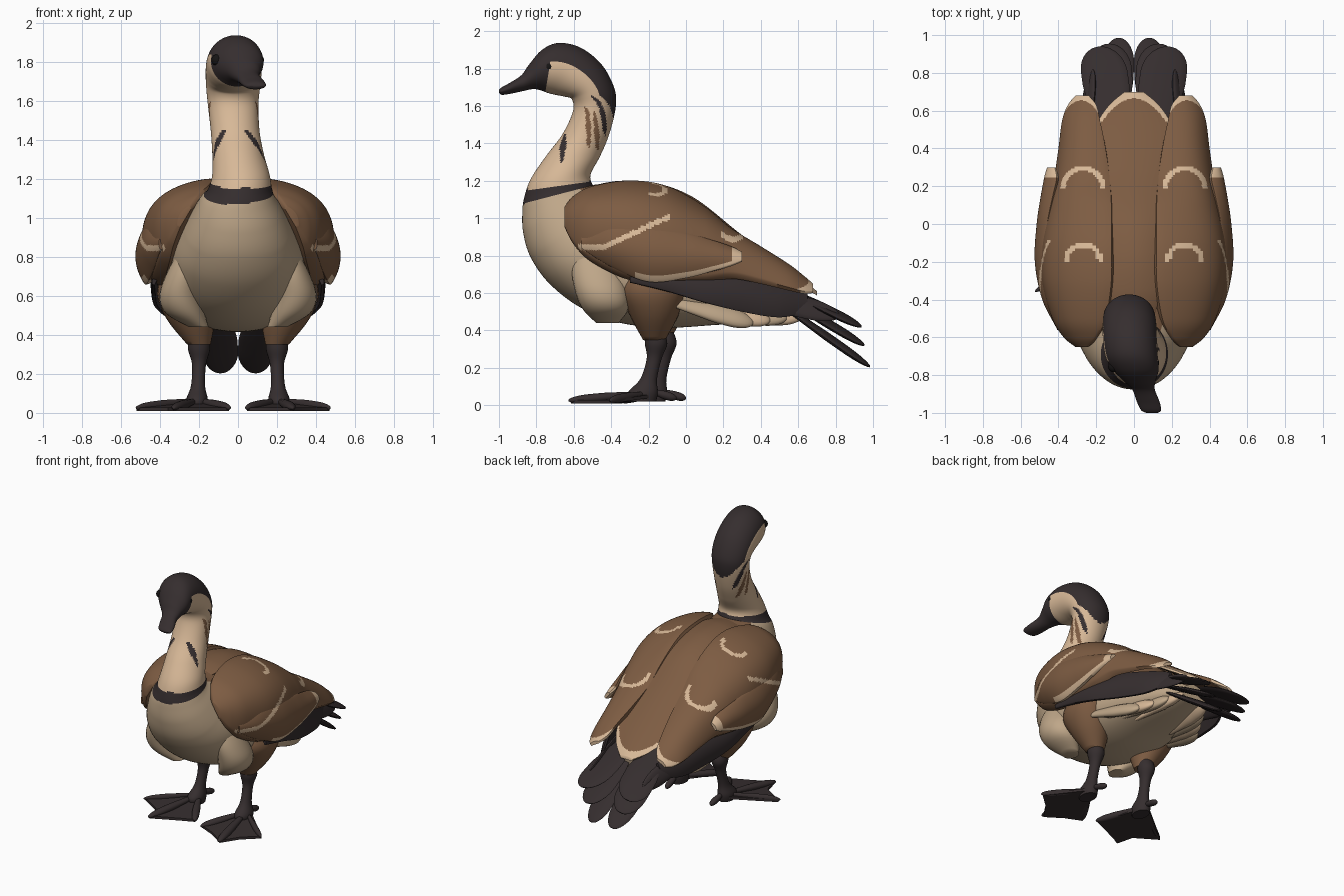
import bpy, bmesh
from math import sin, cos, pi, hypot, sqrt
from mathutils import Vector

cube = bpy.data.objects.get("Cube")
if cube:
    bpy.data.objects.remove(cube)


def material(name, r, g, b):
    m = bpy.data.materials.new(name)
    m.use_nodes = True
    m.diffuse_color = (r, g, b, 1)
    m.node_tree.nodes["Principled BSDF"].inputs["Base Color"].default_value = (r, g, b, 1)
    return m


BROWN, CREAM, DARK, TAN, EYE = range(5)
PALETTE = [material("feather brown", .205, .107, .055),
           material("neck cream", .68, .48, .31),
           material("charcoal", .036, .027, .028),
           material("breast tan", .52, .385, .25),
           material("eye black", .008, .007, .007)]


def finish(name, bm, angle=.9):
    bmesh.ops.recalc_face_normals(bm, faces=bm.faces)
    me = bpy.data.meshes.new(name)
    bm.to_mesh(me)
    bm.free()
    for m in PALETTE:
        me.materials.append(m)
    ob = bpy.data.objects.new(name, me)
    bpy.context.collection.objects.link(ob)
    bpy.ops.object.select_all(action='DESELECT')
    ob.select_set(True)
    bpy.context.view_layer.objects.active = ob
    bpy.ops.object.shade_smooth_by_angle(angle=angle)


def spline(rows, steps):
    """Smooth in-between rows; returns (row position, values)."""
    out, last = [], len(rows) - 1
    for i in range(last):
        a, b, c, d = (rows[max(0, min(last, k))] for k in range(i - 1, i + 3))
        for j in range(steps):
            t = j / steps
            out.append((i + t, [q + .5 * t * (r - p + t * (2 * p - 5 * q + 4 * r - s + t * (3 * (q - r) + s - p)))
                                for p, q, r, s in zip(a, b, c, d)]))
    return out + [(last, list(rows[-1]))]


def loft(name, rings, rule, us=None):
    """Skin closed rings; rule(centre, u, v) picks each face's colour."""
    bm = bmesh.new()
    vs = [[bm.verts.new(p) for p in ring] for ring in rings]
    n = len(rings[0])
    us = us or list(range(len(rings)))
    for k in range(len(vs) - 1):
        for i in range(n):
            j = (i + 1) % n
            f = bm.faces.new((vs[k][i], vs[k][j], vs[k + 1][j], vs[k + 1][i]))
            f.material_index = rule(f.calc_center_median(), (us[k] + us[k + 1]) / 2, (i + .5) / n)
    for k in (0, -1):
        f = bm.faces.new(vs[k])
        f.material_index = rule(f.calc_center_median(), us[k], 0)
    finish(name, bm)


def shell(name, side, rows, rule):
    """Domed feather layer; each row is y, top x, top z, bottom x, bottom z, bulge."""
    rings, us, n = [], [], 48
    for u, (y, x1, z1, x2, z2, bulge) in spline(rows, 14):
        a, b = Vector((x1, y, z1)), Vector((x2, y, z2))
        d = b - a
        out = Vector((-d.z, 0, d.x)).normalized()
        arc = [a + d * (i / n) + out * bulge * max(0, sin(pi * i / n)) ** .8 for i in range(n + 1)]
        arc += [a + d * (i / n) - out * (.25 * bulge + .01) for i in range(n - 1, 0, -4)]
        rings.append([(p.x * side, p.y, p.z) for p in arc])
        us.append(u)
    scale = len(rings[0]) / n
    loft(name, rings, lambda c, u, v: rule(Vector((c.x * side, c.y, c.z)), v * scale), us)


def feather(name, start, end, across, width, thick, color):
    """Blunt, rounded plume or toe between two points."""
    a, b = Vector(start), Vector(end)
    w = Vector(across).normalized()
    up = (b - a).cross(w).normalized()
    rings = []
    for k in range(21):
        t = sin(pi / 2 * k / 20) * .995
        r = min(1, .45 + t) * sqrt(1 - max(0, (t - .72) / .28) ** 2)
        rings.append([a.lerp(b, t) + w * width * r * cos(q * pi / 8) + up * thick * r * sin(q * pi / 8)
                      for q in range(16)])
    loft(name, rings, lambda c, u, v: color)


def limb(name, side, dy, rows, color):
    """Upright tapered form; each row is x, y, z, x radius, y radius."""
    rings = [[(side * (x + rx * cos(q * pi / 12)), y + dy + ry * sin(q * pi / 12), z) for q in range(24)]
             for u, (x, y, z, rx, ry) in spline(rows, 5)]
    loft(name, rings, lambda c, u, v: color)


# Body, neck, head and bill: lower y z, upper y z, half width, x shift
trunk = [(.62, .47, .64, .58, .10), (.42, .445, .5, .69, .19), (.17, .43, .38, .78, .26),
         (-.1, .415, .24, .90, .31), (-.35, .44, .1, 1.01, .34), (-.56, .52, -.03, 1.10, .34),
         (-.73, .65, -.17, 1.15, .315), (-.83, .79, -.3, 1.18, .265), (-.87, .92, -.4, 1.18, .225),
         (-.875, 1.03, -.48, 1.18, .19)]
neck = [(-.865, 1.11, -.5, 1.18, .165, .01), (-.83, 1.21, -.51, 1.235, .147, .015),
        (-.75, 1.33, -.46, 1.33, .132, 0), (-.66, 1.45, -.41, 1.45, .125, -.015),
        (-.605, 1.57, -.375, 1.6, .13, -.025), (-.61, 1.635, -.385, 1.7, .138, -.025),
        (-.65, 1.65, -.45, 1.82, .143, -.023), (-.7, 1.66, -.56, 1.91, .143, -.02),
        (-.74, 1.67, -.68, 1.937, .138, -.01), (-.78, 1.685, -.77, 1.9, .12, .01),
        (-.82, 1.69, -.84, 1.82, .085, .03), (-.87, 1.68, -.88, 1.765, .06, .05),
        (-.94, 1.665, -.94, 1.725, .06, .075), (-.985, 1.66, -.985, 1.7, .053, .09),
        (-1, 1.672, -1, 1.685, .03, .095)]


def plumage(c, u, v):
    s = (1 - cos(2 * pi * v)) / 2
    h = u - 14
    if 9.5 + .1 * sin(9 * c.x) < u < 10.42 + .06 * sin(40 * c.x):
        return DARK
    if u < 10:
        return BROWN if s > .8 else TAN
    if u > 18.3 or (h > -.6 and s > max(.63, .86 - .3 * h)):
        return DARK
    # slanting neck streaks, tapered at both ends
    for low, high, middle, color in ((-1.1, .9, .66, DARK), (-1.7, -.1, .48, BROWN),
                                     (-1.6, .2, .31, BROWN), (-2.3, -1, -.2, DARK)):
        if low < h < high and abs(s - middle + .25 * h) < .055 * sin(pi * (h - low) / (high - low)) ** .5:
            return color
    return CREAM


rings, us = [], []
for u, (y1, z1, y2, z2, w, x) in spline([r + (0,) for r in trunk] + neck, 10):
    pear = .25 * max(0, min(1, (10 - u) / 3))
    rings.append([(x + w * sin(t) * (1 + pear * cos(t)),
                   (y1 + y2) / 2 + (y1 - y2) / 2 * cos(t), (z1 + z2) / 2 + (z1 - z2) / 2 * cos(t))
                  for t in (2 * pi * q / 96 for q in range(96))])
    us.append(u)
loft("body_neck_and_head", rings, plumage, us)

# Central back feathers with a pale rim
shell("back_saddle", 1,
      [(-.52, -.1, 1.15, .1, 1.15, .02), (-.35, -.14, 1.17, .14, 1.17, .03), (-.15, -.14, 1.15, .14, 1.15, .035),
       (.05, -.15, 1.07, .15, 1.07, .035), (.28, -.18, .89, .18, .89, .035), (.5, -.2, .73, .2, .73, .035),
       (.62, -.14, .65, .14, .65, .025), (.7, -.05, .6, .05, .6, .01)],
      lambda c, v: CREAM if c.y > .665 - 4.3 * c.x ** 2 else BROWN)


# Wing colour rules
def pale_line(c):
    edge = .845 + .47 * max(0, c.y + .44)
    return -.58 < c.y < -.08 and c.x > .3 and abs(c.z - edge) < .015


def wing_color(c, v):
    if v < 1 and pale_line(c):
        return CREAM
    for y, r in ((.19, .105), (-.2, .09)):
        if c.z > .8 and c.y > y and abs(hypot(c.x - .27, c.y - y) - r) < .013:
            return CREAM
    return CREAM if c.y > .655 - 8 * (c.x - .28) ** 2 else BROWN


def covert_color(c, v):
    rim = c.y > .245 or (c.y > -.27 and .87 < v < 1.05)
    return CREAM if rim or pale_line(c) else BROWN


for side, tag in ((1, "left_"), (-1, "right_")):
    shell(tag + "wing", side,
          [(-.65, .25, 1.06, .31, .96, .02), (-.6, .2, 1.12, .36, .87, .08), (-.5, .15, 1.17, .4, .78, .15),
           (-.3, .12, 1.2, .44, .69, .2), (-.1, .12, 1.17, .45, .67, .19), (.1, .12, 1.06, .44, .68, .15),
           (.25, .13, .93, .42, .7, .11), (.4, .15, .84, .4, .67, .08), (.55, .18, .75, .38, .63, .05),
           (.63, .2, .69, .35, .61, .03), (.68, .24, .65, .31, .61, .01)], wing_color)
    shell(tag + "outer_coverts", side,
          [(-.56, .38, .92, .4, .84, .015), (-.4, .46, .95, .43, .74, .04), (-.2, .48, .95, .47, .66, .05),
           (0, .46, .92, .48, .68, .045), (.15, .43, .88, .48, .72, .035), (.24, .41, .85, .475, .75, .025),
           (.3, .42, .82, .46, .775, .01)], covert_color)
    shell(tag + "flight_feathers", side,
          [(-.3, .42, .7, .44, .66, .01), (-.1, .4, .73, .44, .61, .025), (.1, .37, .73, .43, .55, .03),
           (.3, .34, .7, .38, .5, .03), (.5, .28, .65, .32, .47, .025), (.65, .22, .6, .25, .5, .01)],
          lambda c, v: DARK)

    # Fanned tail, longest plumes lowest
    for i, (x, y, z, w) in enumerate(((.175, .94, .42, .125), (.13, .955, .32, .115), (.08, .985, .205, .09))):
        feather(tag + "tail_feather_" + str(i), (side * .11, .45, .66 - .04 * i), (side * x, y, z),
                (1, 0, -.15 * side), w, .02, DARK)
    feather(tag + "long_primary", (side * .3, .2, .62), (side * .22, .82, .48), (.5 * side, 0, -1), .065, .02, DARK)

    # Pale plumes under the tail
    for i in range(4):
        feather(tag + "undertail_feather_" + str(i), (side * (.32 - .06 * i), -.1 + .1 * i, .56 - .03 * i),
                (side * (.25 - .05 * i), .36 + .09 * i, .44 + .014 * i), (.55 * side, 0, -.7), .06, .034,
                CREAM if i % 2 else TAN)

    # Flank, thigh and shank
    dy = 0 if side > 0 else .05
    limb(tag + "flank", side, 0, [(.2, -.42, .44, .05, .06), (.27, -.43, .51, .1, .12), (.295, -.45, .6, .108, .14),
                                  (.275, -.48, .72, .09, .13), (.24, -.5, .86, .05, .09)], TAN)
    limb(tag + "thigh", side, dy / 2, [(.29, -.13, .74, .09, .17), (.3, -.17, .61, .115, .17),
                                       (.245, -.17, .48, .12, .13), (.2, -.17, .35, .06, .06)], BROWN)
    limb(tag + "shank", side, dy, [(.2, -.17, .4, .05, .05), (.2, -.16, .33, .057, .06), (.2, -.17, .25, .036, .04),
                                   (.205, -.2, .14, .036, .045), (.21, -.23, .07, .055, .08),
                                   (.21, -.23, .02, .05, .07)], DARK)

    # Webbed foot, the right one splayed a little wider
    splay = 0 if side > 0 else .05
    tips = [(.47 + splay, -.41), (.28 + splay, -.63), (.045, -.5)]
    for i, (x, y) in enumerate(tips):
        feather(tag + "toe_" + str(i), (side * .21, -.2 + dy, .065), (side * x, y + dy, .025), (1, 0, 0),
                .03, .024, DARK)
    feather(tag + "hind_toe", (side * .21, -.2 + dy, .08), (side * .2, -.05 + dy, .035), (1, 0, 0), .022, .022, DARK)
    bm = bmesh.new()
    outline = [(.21, -.17), tips[0], (.36, -.51), tips[1], (.16, -.55), tips[2]]
    web = bm.faces.new([bm.verts.new((side * x, y + dy + .015, .045 if i == 0 else .01))
                        for i, (x, y) in enumerate(outline)])
    grown = bmesh.ops.extrude_face_region(bm, geom=[web])["geom"]
    bmesh.ops.translate(bm, verts=[g for g in grown if isinstance(g, bmesh.types.BMVert)], vec=(0, 0, .018))
    for f in bm.faces:
        f.material_index = DARK
    finish(tag + "foot_web", bm, .5)

    # Eye
    bm = bmesh.new()
    bmesh.ops.create_uvsphere(bm, u_segments=20, v_segments=12, radius=.03)
    bmesh.ops.translate(bm, verts=bm.verts, vec=(side * .105 - .002, -.745 + .01 * side, 1.81))
    for f in bm.faces:
        f.material_index = EYE
    finish(tag + "eye", bm)
